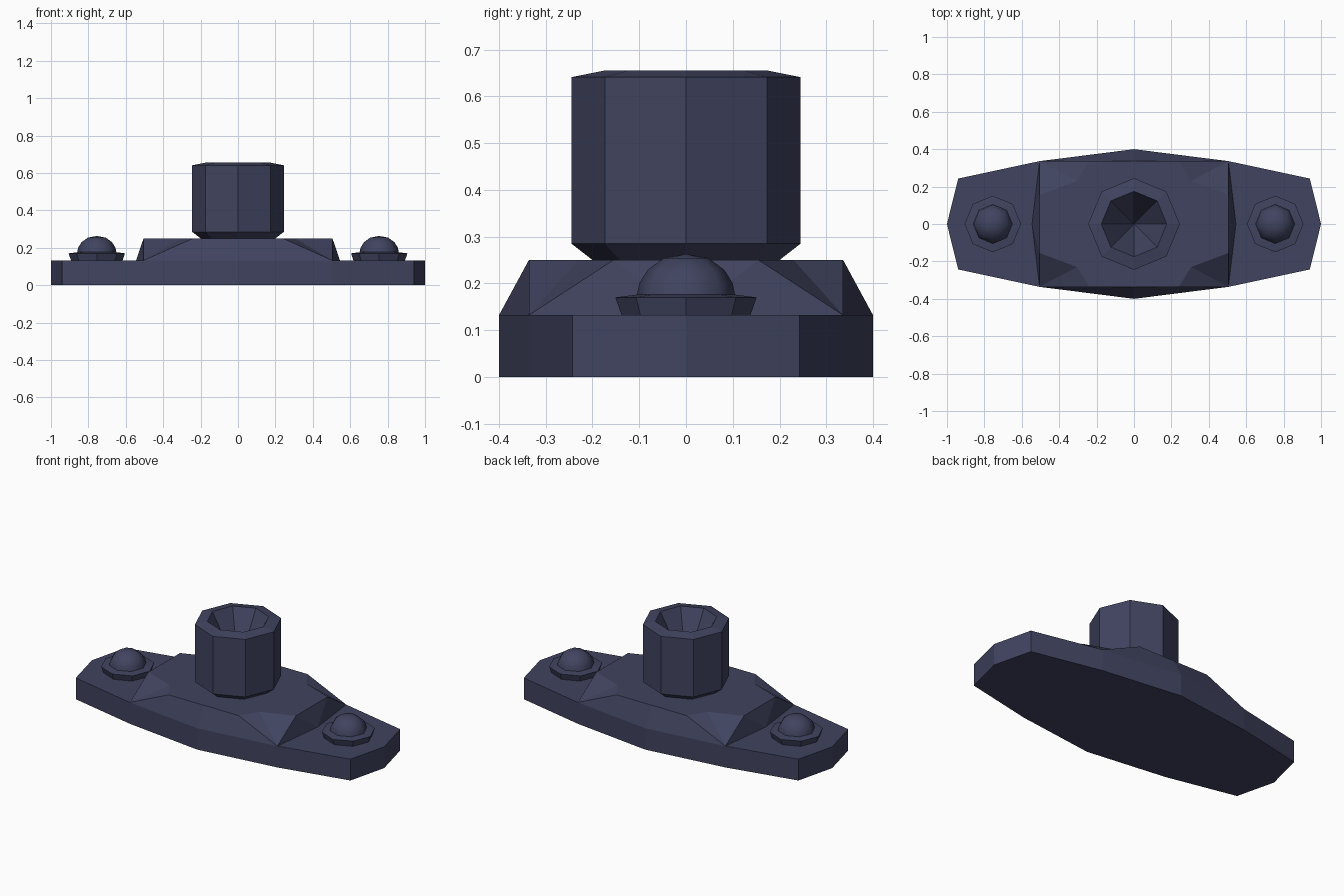
import bpy, bmesh, math

if "Cube" in bpy.data.objects:
    bpy.data.objects.remove(bpy.data.objects["Cube"])

slate = bpy.data.materials.new("dark slate blue")
slate.diffuse_color = (0.052, 0.057, 0.115, 1)
slate.use_nodes = True
slate.node_tree.nodes["Principled BSDF"].inputs["Base Color"].default_value = slate.diffuse_color


def finish(name, bm, smooth_angle=None):
    bmesh.ops.remove_doubles(bm, verts=bm.verts, dist=1e-5)
    bmesh.ops.recalc_face_normals(bm, faces=bm.faces)
    mesh = bpy.data.meshes.new(name)
    bm.to_mesh(mesh)
    bm.free()
    mesh.materials.append(slate)
    ob = bpy.data.objects.new(name, mesh)
    bpy.context.collection.objects.link(ob)
    if smooth_angle:
        bpy.ops.object.select_all(action='DESELECT')
        ob.select_set(True)
        bpy.context.view_layer.objects.active = ob
        bpy.ops.object.shade_smooth_by_angle(angle=math.radians(smooth_angle))
    return ob


def lathe(name, profile, x=0, sides=8, smooth_angle=None):
    """Revolve (radius, z) points; radius 0 closes with a point."""
    bm = bmesh.new()
    rings = []
    for r, z in profile:
        if r == 0:
            rings.append([bm.verts.new((x, 0, z))] * sides)
        else:
            rings.append([bm.verts.new((x + r * math.cos(i * math.tau / sides),
                                        r * math.sin(i * math.tau / sides), z))
                          for i in range(sides)])
    for a, b in zip(rings, rings[1:]):
        for i in range(sides):
            j = (i + 1) % sides
            bm.faces.new(list(dict.fromkeys((a[i], a[j], b[j], b[i]))))
    if profile[0][0] > 0:
        bm.faces.new(rings[0][::-1])
    return finish(name, bm, smooth_angle)


# base plate: long faceted outline, extruded upward
quarter = [(1, 0), (0.94, 0.243), (0.505, 0.336), (0, 0.4)]
half = quarter + [(-x, y) for x, y in quarter[-2::-1]]
outline = half + [(x, -y) for x, y in half[-2:0:-1]]
bm = bmesh.new()
base = bm.faces.new([bm.verts.new((x, y, 0)) for x, y in outline])
ext = bmesh.ops.extrude_face_region(bm, geom=[base], use_keep_orig=True)
bmesh.ops.translate(bm, vec=(0, 0, 0.132),
                    verts=[v for v in ext["geom"] if isinstance(v, bmesh.types.BMVert)])
finish("base_plate", bm)

# raised block with cut corners, one quarter mirrored to four
low, high = 0.132, 0.25
corner, end, side = (0.505, 0.336, low), (0.545, 0, low), (0, 0.4, low)
end_top, end_mid = (0.505, 0.155, high), (0.505, 0, high)
side_top, side_mid = (0.24, 0.336, high), (0, 0.336, high)
inner, centre = (0.305, 0.23, high), (0, 0, high)
facets = [(end, corner, end_top), (end, end_top, end_mid),
          (corner, inner, end_top), (corner, side_top, inner),
          (corner, side, side_mid, side_top),
          (centre, end_mid, end_top, inner, side_top, side_mid)]
bm = bmesh.new()
for sx in (1, -1):
    for sy in (1, -1):
        for f in facets:
            bm.faces.new([bm.verts.new((sx * x, sy * y, z)) for x, y, z in f])
block = finish("raised_block", bm)

# octagonal post with a conical socket
lathe("socket_post", [(0.2, 0.25), (0.245, 0.285), (0.245, 0.641),
                      (0.175, 0.655), (0, 0.34)])

# domed screws on octagonal washers
for label, x in (("left", -0.755), ("right", 0.755)):
    lathe(label + "_washer", [(0.137, 0.13), (0.151, 0.17), (0.105, 0.176), (0, 0.176)], x,
          smooth_angle=30)
    lathe(label + "_screw_dome", [(0.105, 0.174), (0.1, 0.2), (0.082, 0.229),
                                  (0.048, 0.254), (0, 0.263)], x, smooth_angle=50)
